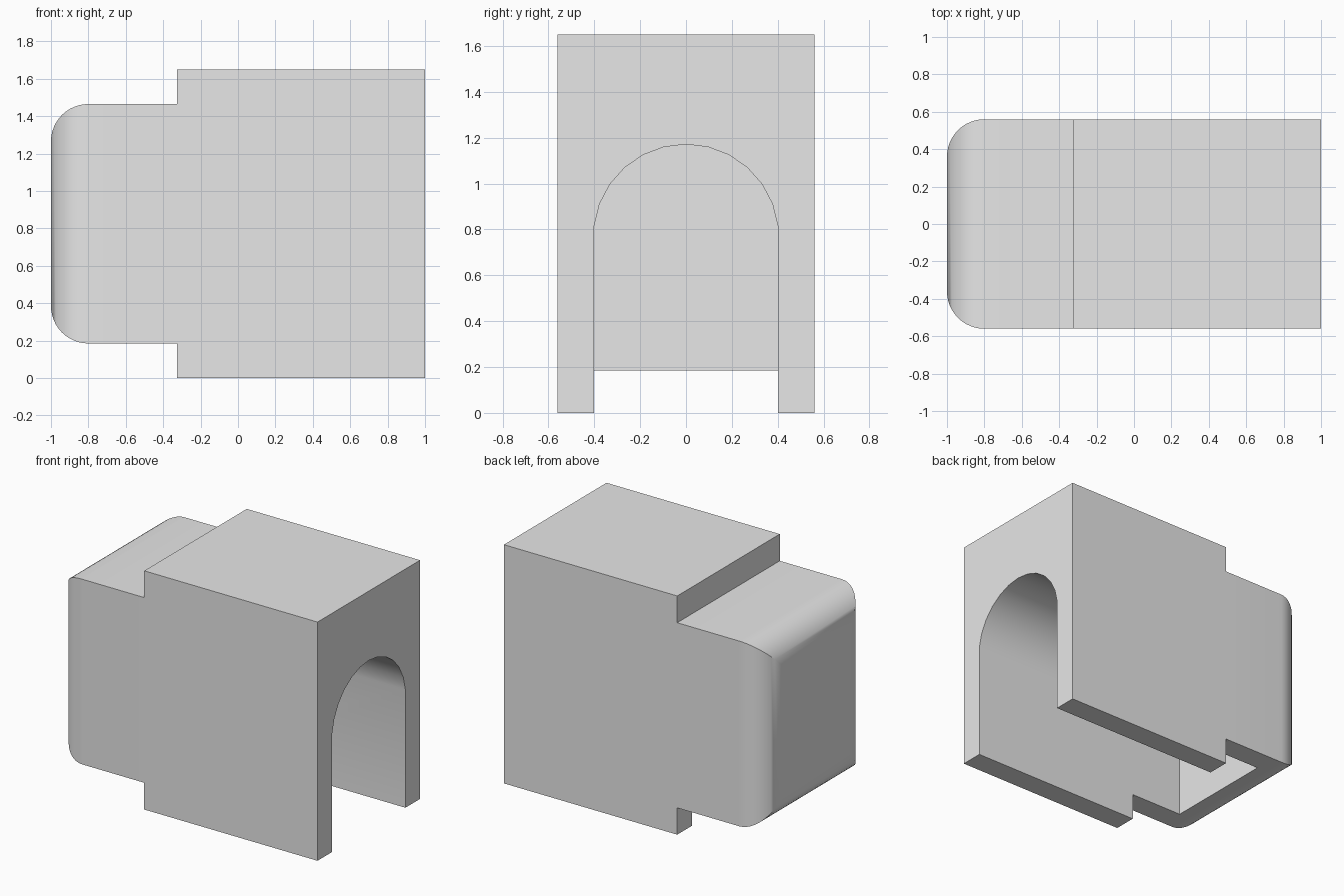
import bpy, bmesh, math

cube = bpy.data.objects.get("Cube")
if cube:
    bpy.data.objects.remove(cube, do_unlink=True)

HALF_W = 0.56                  # half the depth of the block
STEP_X = -0.325                # where the tall body meets the nose
LOW, HIGH = 0.185, 1.465       # bottom and top of the nose
RADIUS = 0.2                   # rounding of the nose rim

grey = bpy.data.materials.new("plain grey")
grey.use_nodes = True
grey.diffuse_color = (0.8, 0.8, 0.8, 1)
grey.node_tree.nodes["Principled BSDF"].inputs["Base Color"].default_value = (0.8, 0.8, 0.8, 1)


def loft(name, rings):
    """Solid skinned through matching closed rings, capped at both ends."""
    bm = bmesh.new()
    loops = [[bm.verts.new(p) for p in ring] for ring in rings]
    count = len(loops[0])
    for a, b in zip(loops, loops[1:]):
        for i in range(count):
            j = (i + 1) % count
            bm.faces.new((a[i], a[j], b[j], b[i]))
    bm.faces.new(loops[0])
    bm.faces.new(loops[-1])
    bmesh.ops.recalc_face_normals(bm, faces=bm.faces)
    mesh = bpy.data.meshes.new(name)
    bm.to_mesh(mesh)
    bm.free()
    mesh.materials.append(grey)
    obj = bpy.data.objects.new(name, mesh)
    bpy.context.collection.objects.link(obj)
    return obj


def rectangle(x, low, high, inset=0.0):
    w, lo, hi = HALF_W - inset, low + inset, high - inset
    return [(x, -w, lo), (x, w, lo), (x, w, hi), (x, -w, hi)]


def combine(target, other, operation):
    mod = target.modifiers.new(operation.lower(), 'BOOLEAN')
    mod.operation, mod.object, mod.solver = operation, other, 'EXACT'
    bpy.context.view_layer.objects.active = target
    bpy.ops.object.modifier_apply(modifier=mod.name)
    bpy.data.objects.remove(other, do_unlink=True)


# Tall body
housing = loft("arched_housing", [rectangle(x, 0, 1.65) for x in (STEP_X, 1)])

# Lower nose, its rim rounded by shrinking rings
STEPS = 12
angles = [math.pi / 2 * i / STEPS for i in range(STEPS + 1)]
rings = [rectangle(-1 + RADIUS * (1 - math.sin(a)), LOW, HIGH, RADIUS * (1 - math.cos(a)))
         for a in reversed(angles)]
rings.append(rectangle(0, LOW, HIGH))
nose = loft("nose", rings)
combine(housing, nose, 'UNION')

# Arched tunnel, open below and at the +x end
SIDES = 26
arch = [(0.403 * math.sin(t), 0.768 + 0.403 * math.cos(t))
        for t in (2 * math.pi * i / SIDES for i in range(-6, 7))]
arch = [(arch[0][0], -0.2)] + arch + [(arch[-1][0], -0.2)]
tunnel = loft("tunnel_cutter", [[(x, y, z) for y, z in arch] for x in (-0.73, 1.2)])
tunnel.hide_render = True
combine(housing, tunnel, 'DIFFERENCE')

# Smooth curves, crisp edges
bpy.ops.object.select_all(action='DESELECT')
housing.select_set(True)
bpy.context.view_layer.objects.active = housing
bpy.ops.object.shade_smooth_by_angle(angle=math.radians(30))
